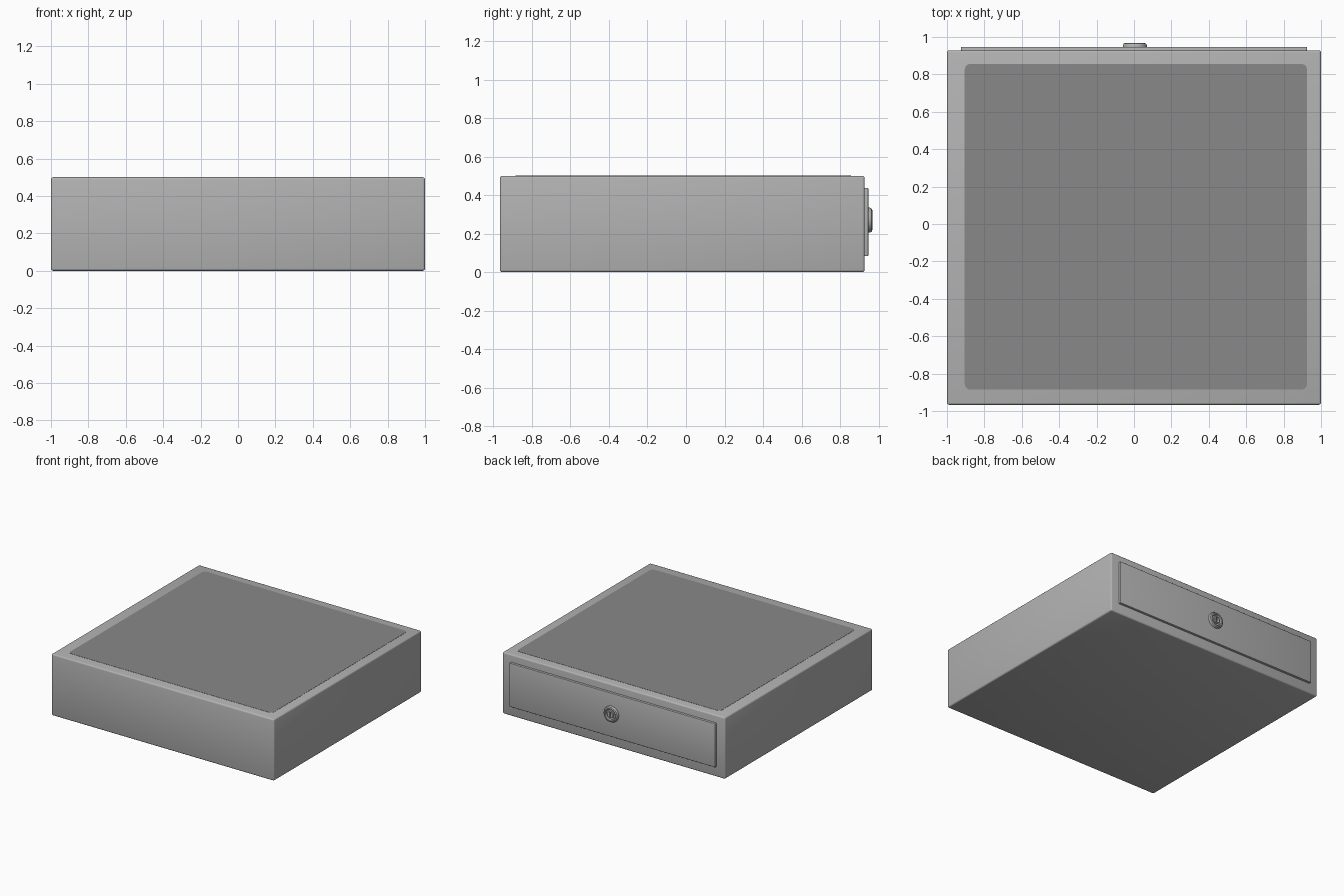
import bpy, bmesh, math
from mathutils import Vector, Matrix

if "Cube" in bpy.data.objects:
    bpy.data.objects.remove(bpy.data.objects["Cube"])


def material(name, v):
    m = bpy.data.materials.new(name)
    m.diffuse_color = (v, v, v, 1)
    m.use_nodes = True
    m.node_tree.nodes["Principled BSDF"].inputs["Base Color"].default_value = m.diffuse_color
    return m


light_grey = material("light grey", 0.45)
dark_grey = material("dark grey", 0.25)


def finish(name, bm, mat):
    bmesh.ops.recalc_face_normals(bm, faces=bm.faces)
    me = bpy.data.meshes.new(name)
    bm.to_mesh(me)
    bm.free()
    ob = bpy.data.objects.new(name, me)
    bpy.context.collection.objects.link(ob)
    me.materials.append(mat)
    bpy.context.view_layer.objects.active = ob
    ob.select_set(True)
    bpy.ops.object.shade_smooth_by_angle(angle=math.radians(35))
    ob.select_set(False)
    return ob


def box(name, lo, hi, bevel, mat):
    lo, hi = Vector(lo), Vector(hi)
    bm = bmesh.new()
    bmesh.ops.create_cube(bm, size=1, matrix=Matrix.Translation((lo + hi) / 2)
                          @ Matrix.Diagonal((*(hi - lo), 1)))
    bmesh.ops.bevel(bm, geom=bm.edges[:], offset=bevel, segments=3,
                    profile=0.5, affect='EDGES')
    return finish(name, bm, mat)


def lathe(name, profile, centre, mat, steps=40):
    # profile is (radius, y), spun around the y axis
    bm = bmesh.new()
    cx, cz = centre
    vs = [bm.verts.new((cx + r, y, cz)) for r, y in profile]
    es = [bm.edges.new(p) for p in zip(vs, vs[1:])]
    bmesh.ops.spin(bm, geom=vs + es, cent=(cx, 0, cz), axis=(0, 1, 0),
                   angle=math.tau, steps=steps)
    bmesh.ops.remove_doubles(bm, verts=bm.verts, dist=0.0001)
    return finish(name, bm, mat)


# Main case and drawer front on the back side
box("case", (-1, -0.967, 0), (1, 0.928, 0.5), 0.012, light_grey)
box("drawer_front", (-0.925, 0.90, 0.083), (0.925, 0.947, 0.438), 0.004, light_grey)

# Thin dark rounded inlay on the top
bm = bmesh.new()
x0, x1, y0, y1, r = -0.905, 0.925, -0.885, 0.856, 0.03
loop = []
for k, (cx, cy) in enumerate(((x1 - r, y1 - r), (x0 + r, y1 - r),
                              (x0 + r, y0 + r), (x1 - r, y0 + r))):
    for i in range(7):
        a = math.pi / 2 * (k + i / 6)
        loop.append(bm.verts.new((cx + r * math.cos(a), cy + r * math.sin(a), 0.499)))
face = bm.faces.new(loop)
out = bmesh.ops.extrude_face_region(bm, geom=[face])
bmesh.ops.translate(bm, vec=(0, 0, 0.0025),
                    verts=[v for v in out["geom"] if isinstance(v, bmesh.types.BMVert)])
finish("top_inlay", bm, dark_grey)

# Round lock with recessed ring, central barrel and key slot
C = (0.005, 0.27)
lathe("lock_rim", [(0, 0.94), (0.064, 0.94), (0.065, 0.955), (0.060, 0.964),
                   (0.051, 0.968), (0.044, 0.966), (0.039, 0.957), (0, 0.957)],
      C, light_grey)
lathe("lock_barrel", [(0, 0.95), (0.028, 0.95), (0.028, 0.963), (0.025, 0.967),
                      (0, 0.967)], C, light_grey)
cutter = box("slot_cutter", (C[0] - 0.006, 0.956, C[1] - 0.018),
             (C[0] + 0.006, 0.99, C[1] + 0.018), 0.001, light_grey)
cutter.hide_render = True
cutter.hide_viewport = True
mod = bpy.data.objects["lock_barrel"].modifiers.new("slot", 'BOOLEAN')
mod.object = cutter
mod.operation = 'DIFFERENCE'
